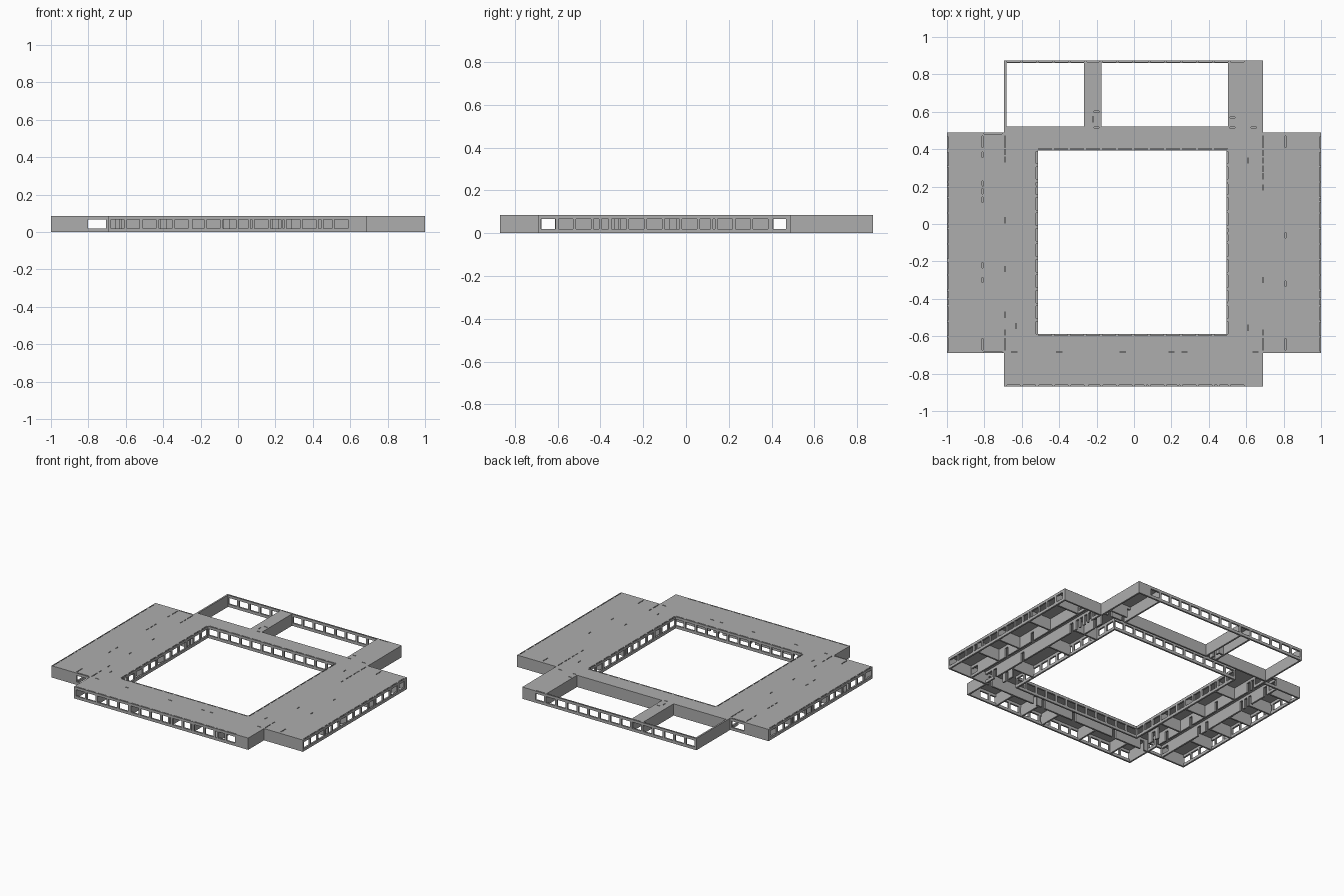
import bpy, bmesh

if "Cube" in bpy.data.objects:
    bpy.data.objects.remove(bpy.data.objects["Cube"])

H = 0.085            # roof height
WT = H - 0.0004      # wall top
T = 0.012            # wall thickness
SLOT = 0.006         # width of the recess above each opening
slots = []           # recesses left open in the roof

grey = bpy.data.materials.new("plain grey")
grey.diffuse_color = (0.42, 0.42, 0.42, 1)
grey.use_nodes = True
grey.node_tree.nodes["Principled BSDF"].inputs["Base Color"].default_value = grey.diffuse_color


def finish(bm, name):
    me = bpy.data.meshes.new(name)
    bm.to_mesh(me)
    bm.free()
    me.materials.append(grey)
    ob = bpy.data.objects.new(name, me)
    bpy.context.collection.objects.link(ob)


def box(bm, x0, x1, y0, y1, z0, z1):
    v = [bm.verts.new((x, y, z)) for z in (z0, z1)
         for x, y in ((x0, y0), (x1, y0), (x1, y1), (x0, y1))]
    for f in ((3, 2, 1, 0), (4, 5, 6, 7), (0, 1, 5, 4),
              (1, 2, 6, 5), (2, 3, 7, 6), (3, 0, 4, 7)):
        bm.faces.new([v[i] for i in f])


def wall(bm, axis, pos, a, b, openings=()):
    """Wall along an axis, centred at pos; openings are (start, end, sill, head)."""
    def part(u0, u1, w0, w1, z0, z1):
        if u1 - u0 > 1e-4:
            if axis == 'x':
                box(bm, u0, u1, pos + w0, pos + w1, z0, z1)
            else:
                box(bm, pos + w0, pos + w1, u0, u1, z0, z1)
    h, s, at = T / 2, SLOT / 2, a
    for o0, o1, sill, head in sorted(openings):
        part(at, o0, -h, h, 0, WT)
        if sill > 0:
            part(o0, o1, -h, h, 0, sill)
        part(o0, o1, -h, h, head, head + 0.008)
        part(o0, o1, -h, -s, head + 0.008, WT)
        part(o0, o1, s, h, head + 0.008, WT)
        r = (o0, o1, pos - s, pos + s)
        slots.append(r if axis == 'x' else r[2:] + r[:2])
        at = o1
    part(at, b, -h, h, 0, WT)


def windows(start, pitch, n, width=0.07):
    return [(start + i * pitch, start + i * pitch + width, 0.02, 0.066)
            for i in range(n)]


def doors(*centres):
    return [(c - 0.014, c + 0.014, 0, 0.066) for c in centres]


PASS = [(-0.675, -0.612, 0.02, 0.066), (0.41, 0.47, 0.02, 0.066)]
h = T / 2

# outer walls
bm = bmesh.new()
for y in (-0.87 + h, 0.874 - h):
    wall(bm, 'x', y, -0.695, 0.69, windows(-0.68, 0.0855, 15))
for x in (-1 + h, 1 - h):
    wall(bm, 'y', x, -0.69, 0.49, windows(-0.68, 0.0828, 14))
for y in (-0.69 + h, 0.49 - h):
    wall(bm, 'x', y, -1, -0.69, [(-0.803, -0.705, 0.02, 0.066)])
    wall(bm, 'x', y, 0.69, 1)
for x in (-0.695 + h, 0.69 - h):
    wall(bm, 'y', x, -0.87, -0.69)
    wall(bm, 'y', x, 0.49, 0.874)
finish(bm, "outer_walls")

# courtyard walls
bm = bmesh.new()
for y in (-0.6 + h, 0.4):
    wall(bm, 'x', y, -0.524, 0.506, windows(-0.51, 0.0855, 12))
for x in (-0.52, 0.5):
    wall(bm, 'y', x, -0.6, 0.4, windows(-0.597 + 0.01, 0.0828, 12, 0.065))
finish(bm, "courtyard_walls")

# corridor walls
bm = bmesh.new()
wall(bm, 'y', -0.81, -0.69, 0.49, PASS + doors(0.37, 0.215, 0.175, 0.13, -0.22, -0.3))
wall(bm, 'y', -0.69, -0.69, 0.49, PASS + doors(0.385, 0.345, 0.02, -0.24, -0.485, -0.58))
wall(bm, 'y', 0.81, -0.69, 0.49, PASS + doors(-0.06, -0.32))
wall(bm, 'y', 0.69, -0.69, 0.49, PASS + doors(0.38, 0.34, 0.295, 0.255, 0.195, -0.3, -0.58))
wall(bm, 'x', -0.684, -0.69, 0.69, doors(-0.64, -0.4, -0.06, 0.2, 0.27, 0.65))
wall(bm, 'x', 0.515, -0.69, 0.69, doors(-0.2, 0.525, 0.64))
finish(bm, "corridor_walls")

# link passages across the open northern yard
bm = bmesh.new()
for x in (-0.26, -0.18, 0.508):
    wall(bm, 'y', x, 0.515, 0.87)
wall(bm, 'x', 0.6, -0.26, -0.18, doors(-0.2))
wall(bm, 'y', -0.22, 0.515, 0.6, doors(0.56))
wall(bm, 'x', 0.57, 0.508, 0.69, doors(0.525))
finish(bm, "link_walls")

# room partitions
bm = bmesh.new()
for y in (0.4, 0.2, 0.0, -0.2, -0.4):
    wall(bm, 'x', y, -1, -0.81)
for y in (0.4, 0.12, -0.19, -0.4):
    wall(bm, 'x', y, 0.81, 1)
for y in (0.2, -0.1, -0.35):
    wall(bm, 'x', y, -0.69, -0.52)
for y in (0.22, -0.05, -0.42):
    wall(bm, 'x', y, 0.5, 0.69)
for x in (-0.52, -0.25, 0.06, 0.235, 0.45):
    wall(bm, 'y', x, -0.87, -0.69)
wall(bm, 'y', 0.61, 0.22, 0.4, doors(0.34))
wall(bm, 'y', -0.63, -0.6, -0.5, doors(-0.545))
wall(bm, 'y', 0.61, -0.6, -0.5, doors(-0.555))
finish(bm, "room_partitions")

# roof sheet, leaving the courtyard, yard and recesses open
regions = [(-1, -0.695, -0.69, 0.49), (0.69, 1, -0.69, 0.49),
           (-0.695, 0.69, -0.87, -0.588), (-0.695, 0.69, 0.394, 0.52),
           (-0.695, -0.514, -0.588, 0.394), (0.494, 0.69, -0.588, 0.394),
           (-0.266, -0.174, 0.52, 0.874), (0.502, 0.69, 0.52, 0.874)]
xs = sorted({round(c, 4) for r in regions + slots for c in r[:2]})
ys = sorted({round(c, 4) for r in regions + slots for c in r[2:]})


def inside(x, y, rects):
    return any(r[0] < x < r[1] and r[2] < y < r[3] for r in rects)


bm = bmesh.new()
grid = {}
for i in range(len(xs) - 1):
    for j in range(len(ys) - 1):
        cx, cy = (xs[i] + xs[i + 1]) / 2, (ys[j] + ys[j + 1]) / 2
        if inside(cx, cy, regions) and not inside(cx, cy, slots):
            f = []
            for k in ((i, j), (i + 1, j), (i + 1, j + 1), (i, j + 1)):
                if k not in grid:
                    grid[k] = bm.verts.new((xs[k[0]], ys[k[1]], H))
                f.append(grid[k])
            bm.faces.new(f)
finish(bm, "roof")
